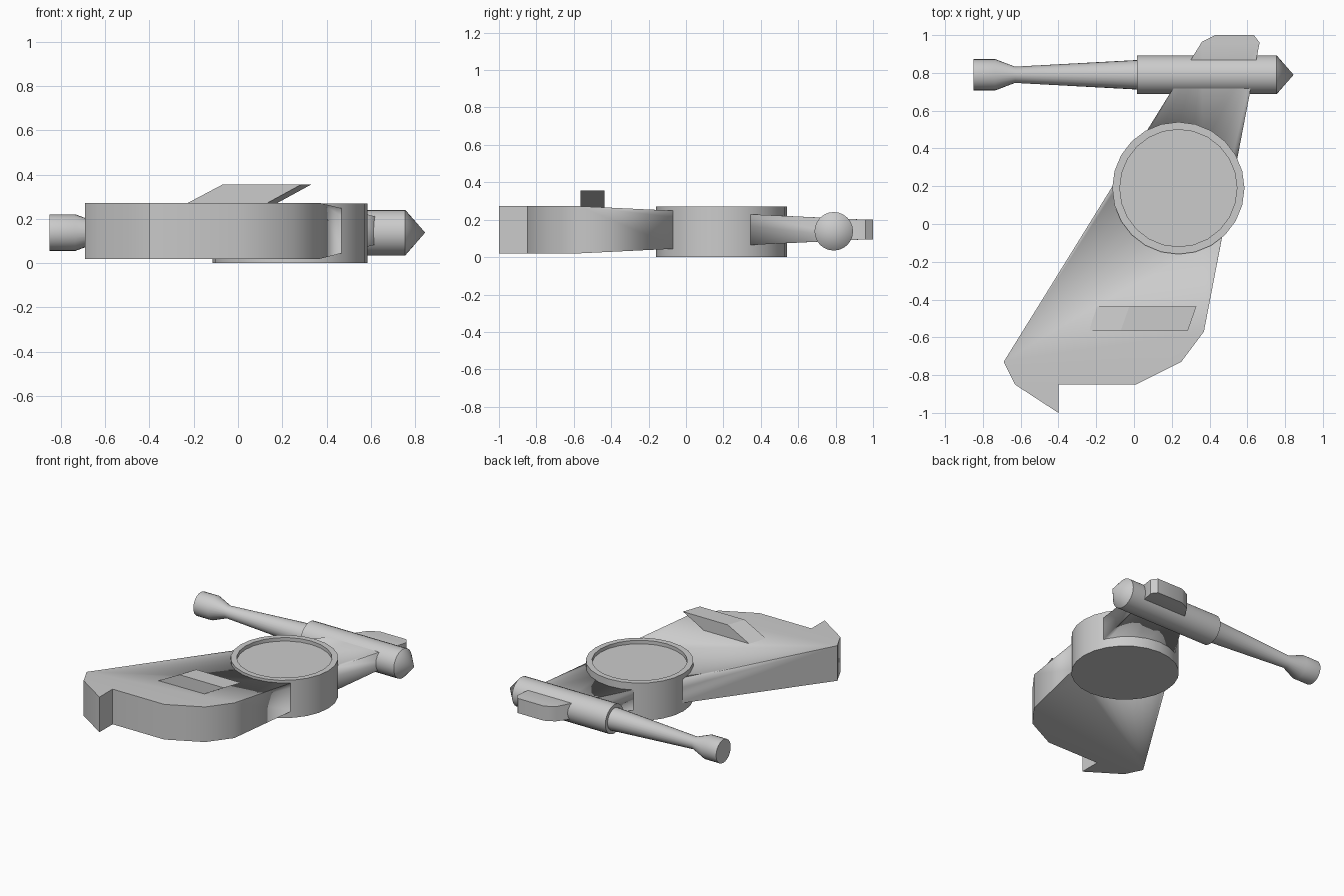
import bpy, bmesh
from math import cos, sin, tau, radians

if "Cube" in bpy.data.objects:
    bpy.data.objects.remove(bpy.data.objects["Cube"])


def make_object(name, bm, smooth=True):
    bmesh.ops.recalc_face_normals(bm, faces=bm.faces[:])
    mesh = bpy.data.meshes.new(name)
    bm.to_mesh(mesh)
    bm.free()
    ob = bpy.data.objects.new(name, mesh)
    bpy.context.collection.objects.link(ob)
    if smooth:
        bpy.ops.object.select_all(action='DESELECT')
        ob.select_set(True)
        bpy.context.view_layer.objects.active = ob
        bpy.ops.object.shade_smooth_by_angle(angle=radians(32))
    return ob


def lathe(name, profile, place, sides=24):
    """Revolve (radius, distance) points; place maps (u, v, distance) to xyz."""
    bm = bmesh.new()
    rings = []
    for r, d in profile:
        n = sides if r > 0 else 1
        rings.append([bm.verts.new(place(r * cos(tau * i / sides), r * sin(tau * i / sides), d))
                      for i in range(n)])
    for a, b in zip(rings, rings[1:]):
        for i in range(sides):
            j = (i + 1) % sides
            quad = [a[i % len(a)], a[j % len(a)], b[j % len(b)], b[i % len(b)]]
            bm.faces.new(list(dict.fromkeys(quad)))
    return make_object(name, bm)


def upright(u, v, d):
    return (0.235 + u, 0.19 + v, d)


def along_x(u, v, d):
    return (d, 0.79 + u, 0.138 + v)


# Tapered body plate: thick tail, thin nose
TAIL, NOSE = (0.02, 0.272), (0.095, 0.20)
tail = [(-0.69, -0.73), (-0.63, -0.85), (-0.40, -1.0), (-0.40, -0.85),
        (0.01, -0.85), (0.25, -0.73), (0.37, -0.57)]
nose = [(0.665, 0.96), (0.635, 1.0), (0.43, 1.0), (0.36, 0.965)]
bm = bmesh.new()
layers = []
for k in (0, 1):
    ring = [bm.verts.new((x, y, TAIL[k])) for x, y in tail]
    ring += [bm.verts.new((x, y, NOSE[k])) for x, y in nose]
    n = len(tail)
    for cap in (ring[:n], [ring[0], ring[n - 1], ring[n], ring[-1]], ring[n:]):
        bm.faces.new(cap)
    layers.append(ring)
low, high = layers
for i in range(len(low)):
    j = (i + 1) % len(low)
    bm.faces.new((low[i], low[j], high[j], high[i]))
bmesh.ops.triangulate(bm, faces=bm.faces[:])
body = make_object("body_plate", bm)

# Clear the body from inside the round housing so the dish floor stays flat
cutter = lathe("housing_cutter", [(0, -0.1), (0.33, -0.1), (0.33, 0.5), (0, 0.5)], upright)
cutter.hide_render = True
cutter.hide_set(True)
cut = body.modifiers.new("housing_cut", 'BOOLEAN')
cut.operation = 'DIFFERENCE'
cut.solver = 'EXACT'
cut.object = cutter

# Round housing with a recessed top
lathe("round_housing", [(0, 0), (0.35, 0), (0.35, 0.27), (0.31, 0.27),
                        (0.31, 0.245), (0, 0.245)], upright)

# Barrel: muzzle, tapered tube, thick sleeve and pointed end
lathe("barrel", [(0, -0.85), (0.083, -0.85), (0.083, -0.735), (0.043, -0.63),
                 (0.078, 0.015), (0.103, 0.015), (0.103, 0.755), (0, 0.845)], along_x)

# Slanted sight on the tail
bm = bmesh.new()
profile = [(-0.24, 0.265), (-0.07, 0.355), (0.285, 0.355), (0.12, 0.265)]
front = [bm.verts.new((x, -0.565, z)) for x, z in profile]
back = [bm.verts.new((x + 0.045, -0.437, z)) for x, z in profile]
bm.faces.new(front)
bm.faces.new(back)
for i in range(4):
    j = (i + 1) % 4
    bm.faces.new((front[i], front[j], back[j], back[i]))
make_object("slanted_sight", bm, smooth=False)
